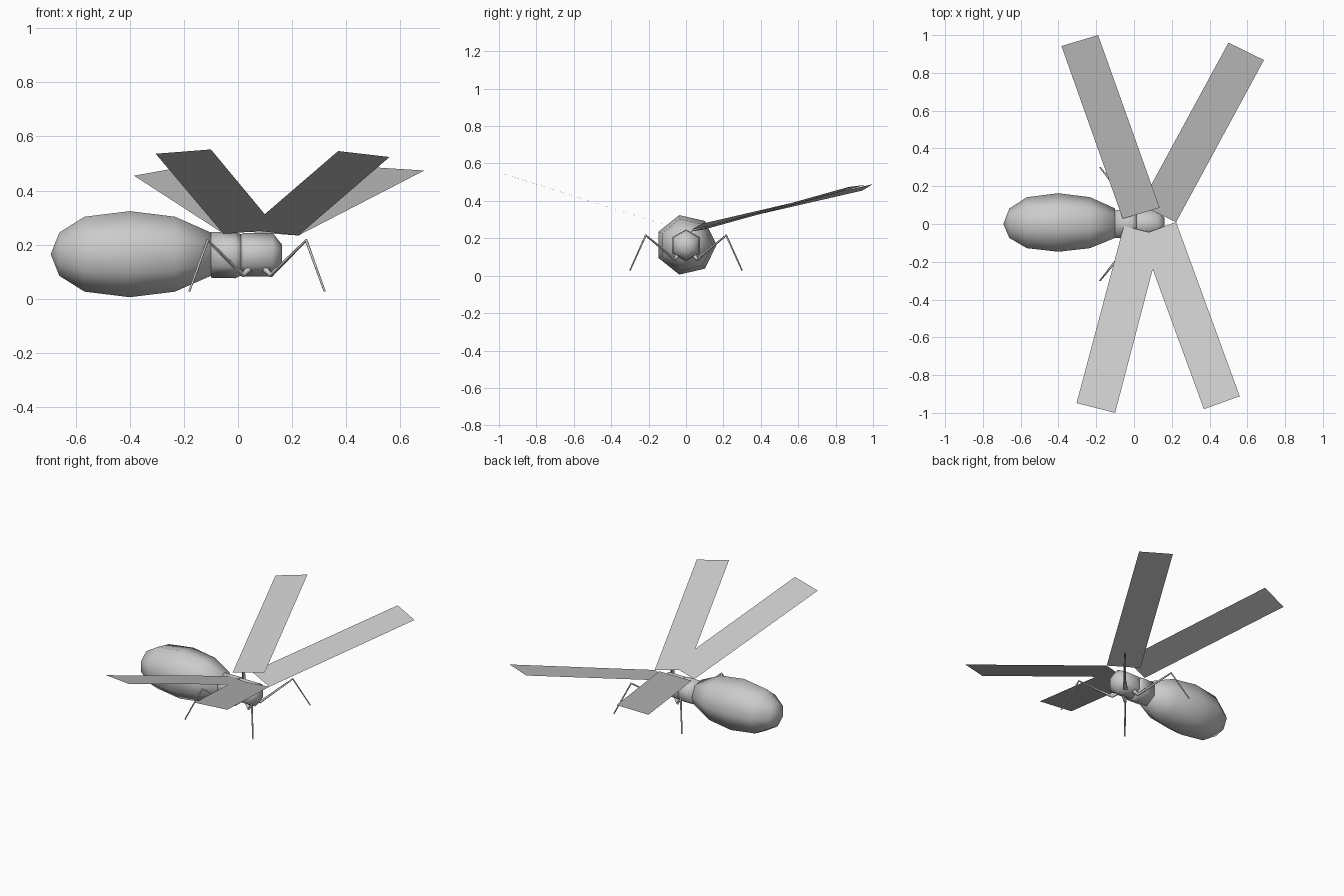
import bpy, bmesh, math

if "Cube" in bpy.data.objects:
    bpy.data.objects.remove(bpy.data.objects["Cube"])


def link(name, bm, smooth=False):
    bmesh.ops.recalc_face_normals(bm, faces=bm.faces)
    me = bpy.data.meshes.new(name)
    bm.to_mesh(me)
    bm.free()
    for p in me.polygons:
        p.use_smooth = smooth
    ob = bpy.data.objects.new(name, me)
    bpy.context.collection.objects.link(ob)
    return ob


def lathe(name, profile, sides, start, z, smooth):
    """Revolve (x, radius) points around the body's long axis."""
    bm = bmesh.new()
    rings = []
    for x, r in profile:
        ring = []
        for i in range(sides):
            a = start + 2 * math.pi * i / sides
            ring.append(bm.verts.new((x, r * math.cos(a), z + r * math.sin(a))))
        rings.append(ring)
    for a, b in zip(rings, rings[1:]):
        for i in range(sides):
            j = (i + 1) % sides
            bm.faces.new((a[i], a[j], b[j], b[i]))
    bm.faces.new(rings[0])
    bm.faces.new(rings[-1])
    bmesh.ops.remove_doubles(bm, verts=bm.verts, dist=0.0005)
    return link(name, bm, smooth)


def tube(name, points, sides=6):
    """Tapered limb through (position, radius) points."""
    cu = bpy.data.curves.new(name, 'CURVE')
    cu.dimensions = '3D'
    cu.bevel_depth = 1.0
    cu.bevel_resolution = 1
    cu.use_fill_caps = True
    sp = cu.splines.new('POLY')
    sp.points.add(len(points) - 1)
    for p, (co, r) in zip(sp.points, points):
        p.co = (*co, 1)
        p.radius = r
    ob = bpy.data.objects.new(name, cu)
    bpy.context.collection.objects.link(ob)
    bpy.ops.object.select_all(action='DESELECT')
    ob.select_set(True)
    bpy.context.view_layer.objects.active = ob
    bpy.ops.object.convert(target='MESH')


# body: seven-sided abdomen, six-sided thorax and head
lathe("abdomen", [(-0.692, 0.0001), (-0.66, 0.082), (-0.567, 0.142), (-0.40, 0.163),
                  (-0.233, 0.142), (-0.10, 0.082)], 7, 0, 0.165, True)
lathe("thorax", [(-0.10, 0.084), (-0.01, 0.086), (0.012, 0.076)], 6, math.pi / 2, 0.162, True)
lathe("head", [(0.012, 0.076), (0.022, 0.081), (0.128, 0.081), (0.162, 0.038)],
      6, math.pi / 2, 0.163, True)

# legs: two mirrored pairs, swept backward and forward
for side, s in (("right", -1), ("left", 1)):
    for place, d in (("rear", -1), ("front", 1)):
        cx = 0.07
        path = [((cx + d * 0.03, s * 0.045, 0.11), 0.013),
                ((cx + d * 0.052, s * 0.06, 0.088), 0.009),
                ((cx + d * 0.182, s * 0.215, 0.216), 0.006),
                ((cx + d * 0.25, s * 0.30, 0.028), 0.004)]
        tube(f"{place}_{side}_leg", path)

# wings: single flat sheets, root edge then tip edge
wings = {
    "rear_right_wing": [(-0.054, -0.01, 0.240), (0.146, -0.06, 0.256),
                        (-0.10, -1.0, 0.552), (-0.304, -0.948, 0.536)],
    "front_right_wing": [(0.033, -0.06, 0.256), (0.223, 0.01, 0.234),
                         (0.56, -0.912, 0.524), (0.37, -0.98, 0.546)],
    "rear_left_wing": [(-0.06, 0.028, 0.245), (0.136, 0.086, 0.278),
                       (-0.19, 1.0, 0.49), (-0.384, 0.942, 0.455)],
    "front_left_wing": [(0.223, 0.01, 0.234), (0.033, 0.10, 0.248),
                        (0.50, 0.96, 0.486), (0.688, 0.868, 0.474)],
}
for name, corners in wings.items():
    bm = bmesh.new()
    face = bm.faces.new([bm.verts.new(c) for c in corners])
    ob = link(name, bm)
    # sheet normals point up
    if ob.data.polygons[0].normal.z < 0:
        ob.data.flip_normals()
